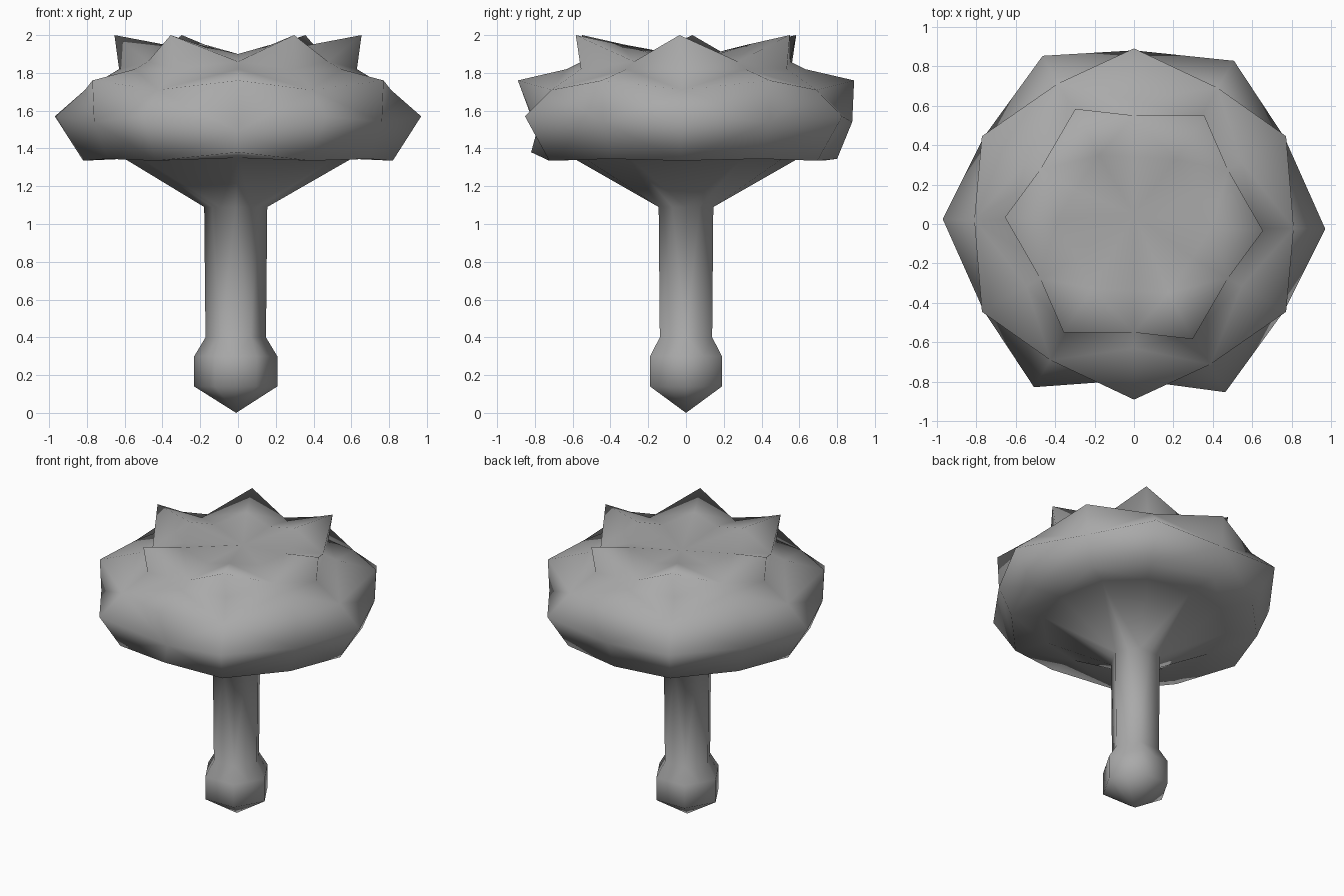
import bpy
import bmesh
from math import cos, sin, pi, radians

cube = bpy.data.objects.get("Cube")
if cube:
    bpy.data.objects.remove(cube, do_unlink=True)

grey = bpy.data.materials.new("plain_grey")
grey.use_nodes = True
colour = (0.4, 0.4, 0.4, 1)
grey.diffuse_color = colour
grey.node_tree.nodes["Principled BSDF"].inputs["Base Color"].default_value = colour

SIDES = 12
FLAT = cos(pi / 6)  # puts odd columns on the flats of a hexagon


def ring(bm, radii, heights, dx=0.0, twist=0.0):
    """Ring whose radius and height alternate; even columns may be twisted."""
    verts = []
    for i in range(SIDES):
        odd = i % 2
        a = 2 * pi * i / SIDES + (0 if odd else radians(twist))
        r = radii[odd]
        verts.append(bm.verts.new((dx + r * cos(a), r * sin(a), heights[odd])))
    return verts


def bridge(bm, low, high):
    for i in range(SIDES):
        j = (i + 1) % SIDES
        bm.faces.new((low[i], low[j], high[j], high[i]))


def fan(bm, verts, point):
    tip = bm.verts.new(point)
    for a, b in zip(verts, verts[1:] + verts[:1]):
        bm.faces.new((a, b, tip))


bm = bmesh.new()

# Stem: hexagonal shaft with a pointed knob
stem_profile = [(0.22, 0.14), (0.22, 0.30), (0.16, 0.40), (0.167, 1.09)]
rings = [ring(bm, (r, r * FLAT), (z, z), dx=-0.012) for r, z in stem_profile]

# Cap: flare, bulge and six petals alternating with low gaps
cap_profile = [
    ((0.60, 0.60), (1.345, 1.35), -2),   # end of the flare
    ((0.82, 0.80), (1.335, 1.345), -2),  # lower edge
    ((0.97, 0.88), (1.57, 1.54), -1.5),  # widest bulge
    ((0.81, 0.89), (1.71, 1.76), -1.5),  # shoulder
    ((0.63, 0.63), (1.82, 1.82), -2),    # petal feet
    ((0.655, 0.55), (2.0, 1.86), -3),    # petal tips
    ((0.39, 0.34), (1.95, 1.90), -3),    # inner ridges
]
rings += [ring(bm, r, z, twist=t) for r, z, t in cap_profile]

# Dent with a lip under the front of the bulge
front = 9
rings[5][front].co = (0, -0.82, 1.38)
rings[6][front].co = (0, -0.79, 1.49)

for low, high in zip(rings, rings[1:]):
    bridge(bm, low, high)
fan(bm, rings[0], (-0.01, 0, 0))
fan(bm, rings[-1], (0, 0.05, 1.88))

bmesh.ops.triangulate(bm, faces=bm.faces[:], quad_method='SHORT_EDGE')
bmesh.ops.recalc_face_normals(bm, faces=bm.faces[:])
for face in bm.faces:
    face.smooth = True

mesh = bpy.data.meshes.new("stem_and_cap")
bm.to_mesh(mesh)
bm.free()
mesh.materials.append(grey)
body = bpy.data.objects.new("stem_and_cap", mesh)
bpy.context.scene.collection.objects.link(body)
